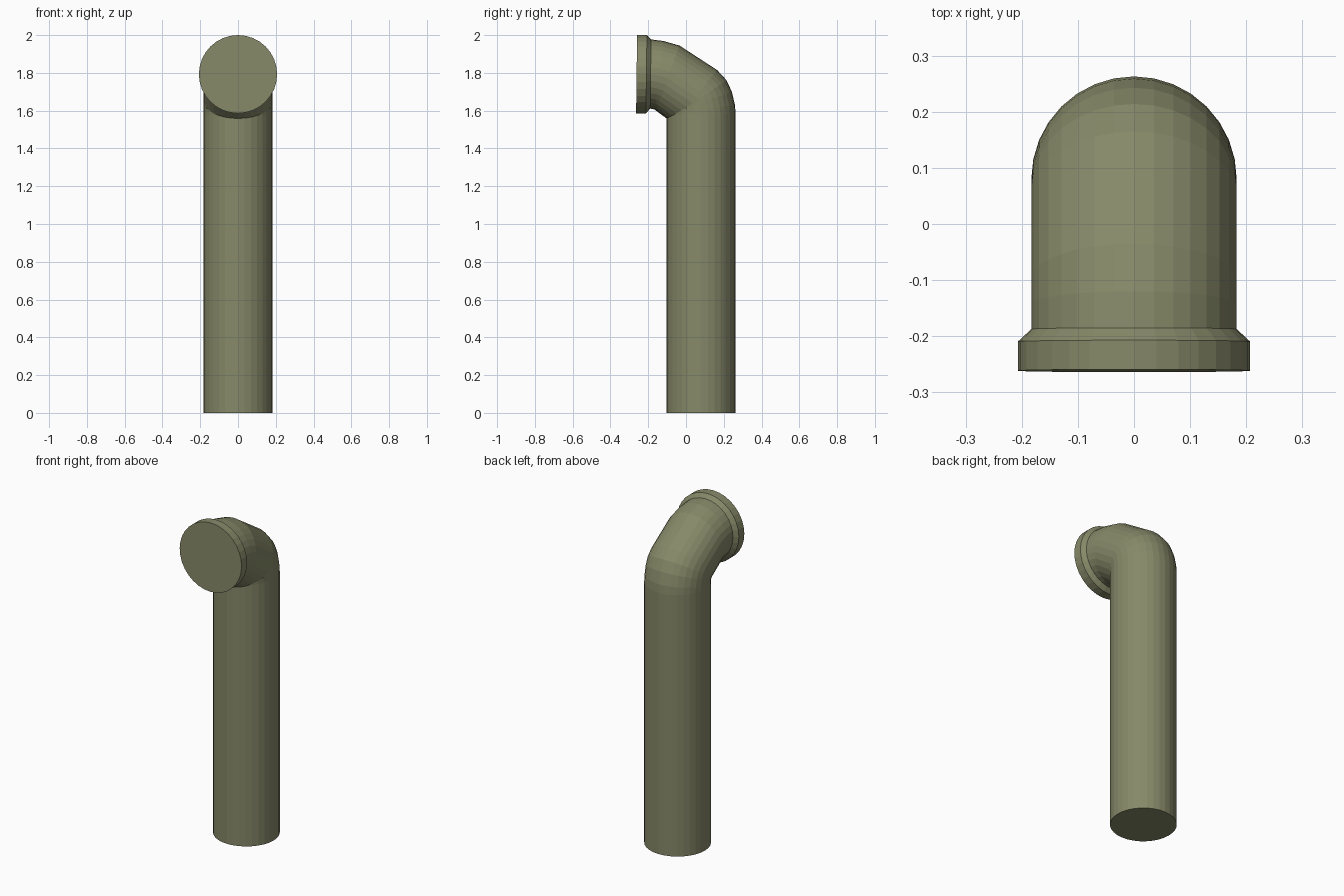
import bpy, bmesh
from math import sin, cos, radians, tau

if "Cube" in bpy.data.objects:
    bpy.data.objects.remove(bpy.data.objects["Cube"])

SIDES = 32
R = 0.183

# Path rings: (outer y, outer z, tilt of the ring in degrees, radius)
rings = [
    # straight upright
    (0.263, 0.0, 0, R),
    (0.263, 1.58, 0, R),
    # first bend
    (0.259, 1.63, 8, R),
    (0.243, 1.70, 20, R),
    (0.214, 1.762, 35, R),
    (0.165, 1.815, 50, R),
    # second bend, levelling out towards the front
    (-0.035, 1.945, 70, R),
    (-0.12, 1.969, 83, R),
    (-0.185, 1.977, 89.3, R),
    # flared rim at the mouth
    (-0.207, 2.0, 89.3, 0.207),
    (-0.259, 2.0, 89.3, 0.207),
]

bm = bmesh.new()
loops = []
for y, z, tilt, r in rings:
    ny, nz = cos(radians(tilt)), sin(radians(tilt))
    cy, cz = y - r * ny, z - r * nz
    loop = []
    for i in range(SIDES):
        a = tau * i / SIDES
        loop.append(bm.verts.new((r * sin(a), cy + r * cos(a) * ny, cz + r * cos(a) * nz)))
    loops.append(loop)

# Walls between neighbouring rings
for lo, hi in zip(loops, loops[1:]):
    for i in range(SIDES):
        j = (i + 1) % SIDES
        bm.faces.new((lo[j], lo[i], hi[i], hi[j]))

# Closed ends
bm.faces.new(loops[0])
bm.faces.new(loops[-1][::-1])

mesh = bpy.data.meshes.new("bent_pipe")
bm.to_mesh(mesh)
bm.free()
pipe = bpy.data.objects.new("bent_pipe", mesh)
bpy.context.collection.objects.link(pipe)

# Olive paint
paint = bpy.data.materials.new("olive_paint")
paint.diffuse_color = (0.24, 0.25, 0.14, 1)
paint.use_nodes = True
paint.node_tree.nodes["Principled BSDF"].inputs["Base Color"].default_value = paint.diffuse_color
mesh.materials.append(paint)
